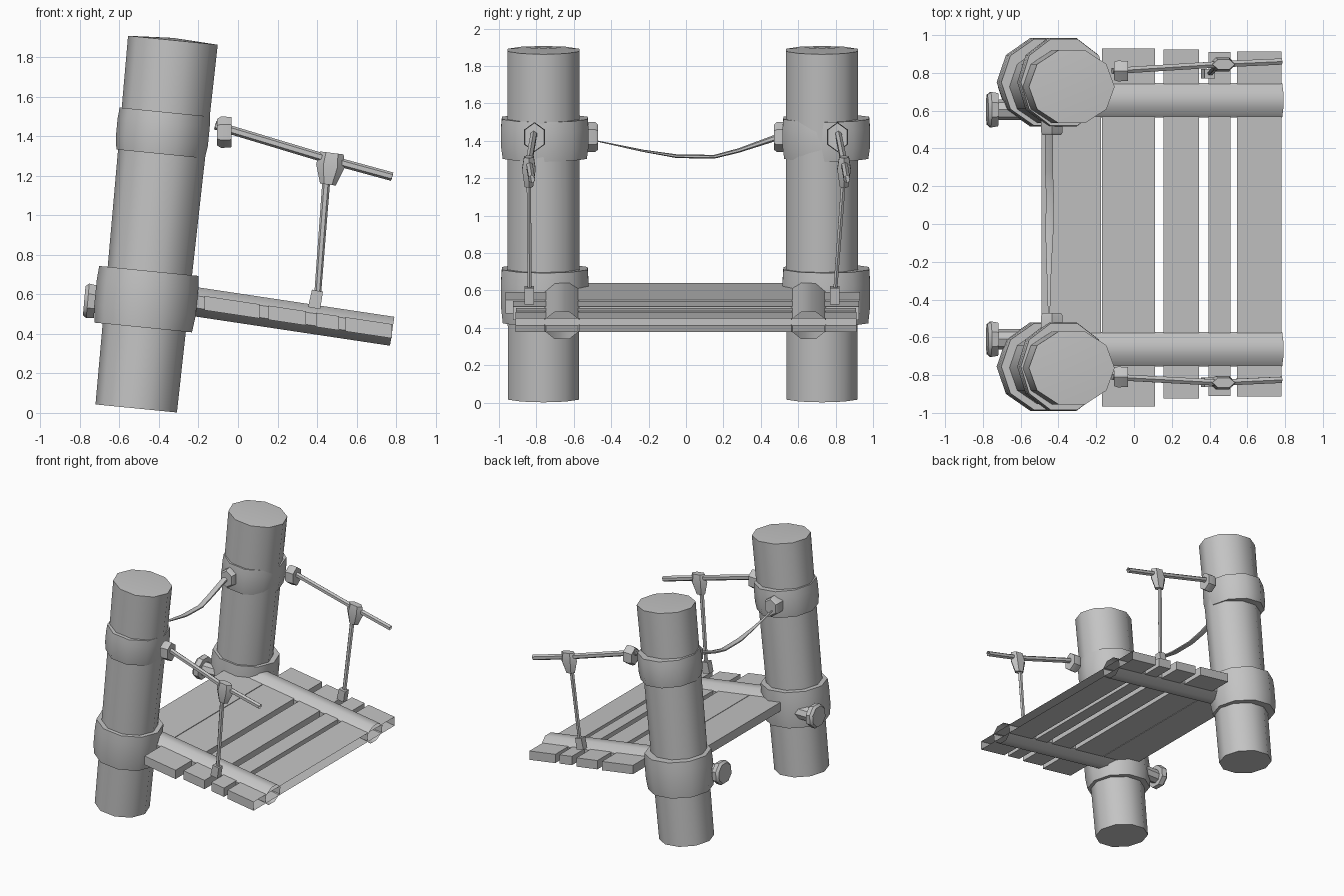
import bpy, bmesh, math
from mathutils import Vector

if "Cube" in bpy.data.objects:
    bpy.data.objects.remove(bpy.data.objects["Cube"])

mat = bpy.data.materials.new("plain grey")
mat.diffuse_color = (0.55, 0.55, 0.55, 1)
mat.use_nodes = True
mat.node_tree.nodes["Principled BSDF"].inputs["Base Color"].default_value = mat.diffuse_color


def finish(name, bm, angle=40):
    bmesh.ops.recalc_face_normals(bm, faces=bm.faces)
    me = bpy.data.meshes.new(name)
    bm.to_mesh(me)
    bm.free()
    me.materials.append(mat)
    me.shade_smooth()
    me.set_sharp_from_angle(angle=math.radians(angle))
    ob = bpy.data.objects.new(name, me)
    bpy.context.collection.objects.link(ob)
    return ob


def tube(name, pts, radii, sides=6, spin=0.0, open_end=False, dome=0.0):
    """Loft rings along pts; each radius is (sideways, up)."""
    bm = bmesh.new()
    pts = [Vector(p) for p in pts]
    rings = []
    axis = (pts[-1] - pts[0]).normalized()
    vertical = abs(axis.z) > 0.9
    side = Vector((0, 1, 0)) if vertical else Vector((0, 0, 1)).cross(axis).normalized()
    up = side.cross(axis) if vertical else axis.cross(side)
    for p, (a, b) in zip(pts, radii):
        ring = []
        for i in range(sides):
            t = spin + math.tau * i / sides
            ring.append(bm.verts.new(p + side * a * math.sin(t) + up * b * math.cos(t)))
        rings.append(ring)
    for r, s in zip(rings, rings[1:]):
        for i in range(sides):
            j = (i + 1) % sides
            bm.faces.new((r[i], r[j], s[j], s[i]))
    bm.faces.new(rings[0])
    if dome:
        tip = bm.verts.new(pts[-1] + axis * dome)
        for i in range(sides):
            bm.faces.new((rings[-1][i], rings[-1][(i + 1) % sides], tip))
    elif not open_end:
        bm.faces.new(rings[-1])
    return finish(name, bm)


def deck_z(x):
    return 0.53 - 0.15 * x


def plank(name, x0, x1, y0, y1, h=0.036, open_end=False):
    bm = bmesh.new()
    bmesh.ops.create_cube(bm, size=1)
    for v in bm.verts:
        x = x0 if v.co.x < 0 else x1
        y = y0 if v.co.y < 0 else y1
        v.co = (x, y, deck_z(x) + (h if v.co.z > 0 else -h))
    if open_end:
        bm.normal_update()
        bmesh.ops.delete(bm, geom=[f for f in bm.faces if f.normal.x > 0.9], context='FACES')
    finish(name, bm, 30)


def post_axis(s):
    return -0.515 + 0.0997 * (s - 0.0225)


# Both sides: sign, post y, band y, beam y, peg y, rail start/knot/end y, hanger foot y
SIDES = [("front", -0.762, -0.755, -0.663, -0.61, (-0.81, -0.84, -0.825), -0.837),
         ("back", 0.727, 0.75, 0.655, 0.605, (0.81, 0.845, 0.86), 0.795)]

for tag, py, by, bmy, pegy, ry, fy in SIDES:
    # Leaning log post with a slightly domed top
    zs = [0.0225, 0.95, 1.885]
    tube(tag + "_post", [(post_axis(z), py, z) for z in zs],
         [(0.2, 0.207), (0.202, 0.217), (0.203, 0.228)], 10, dome=0.012)

    # Wrapped bands around the post
    for label, z0, z1, ra, rb in (("lower", 0.432, 0.718, 0.246, 0.258),
                                  ("upper", 1.31, 1.522, 0.246, 0.234)):
        levels = [z0, z0 + (z1 - z0) * 0.3, z0 + (z1 - z0) * 0.75, z1]
        k = [0.96, 1.0, 1.0, 0.98]
        tube(f"{tag}_{label}_band",
             [(post_axis(z) - 0.005, by, z) for z in levels],
             [(ra * f, rb * f) for f in k], 10)

    # Side beam carrying the deck, left open where the bridge continues
    tube(tag + "_beam", [(-0.3, bmy, deck_z(-0.3)), (0.78, bmy, deck_z(0.78))],
         [(0.1, 0.08)] * 2, 8, math.pi / 8, open_end=True)

    # Peg with an eight sided head behind the lower band
    tube(tag + "_peg_stem", [(-0.74, pegy, 0.56), (-0.5, pegy, 0.56)], [(0.055, 0.055)] * 2, 8)
    tube(tag + "_peg_head", [(-0.778, pegy, 0.567), (-0.76, pegy, 0.567), (-0.722, pegy, 0.562)],
         [(0.085, 0.08), (0.102, 0.095), (0.095, 0.09)], 8, math.pi / 8)

    # Handrail rope
    tube(tag + "_handrail", [(-0.115, ry[0], 1.455), (0.45, ry[1], 1.285), (0.78, ry[2], 1.195)],
         [(0.019, 0.022)] * 3, 6, open_end=True)
    tube(tag + "_handrail_knot",
         [(-0.107, ry[0], 1.42), (-0.085, ry[0], 1.42), (-0.033, ry[0], 1.42)],
         [(0.055, 0.066), (0.064, 0.08), (0.06, 0.076)], 6)

    # Hanging rope with its two knots
    tube(tag + "_hanger", [(0.4, fy, 0.56), (0.45, ry[1], 1.22)], [(0.012, 0.017), (0.014, 0.02)], 6)
    tube(tag + "_hanger_top_knot",
         [(0.455, ry[1], 1.155), (0.468, ry[1], 1.25), (0.475, ry[1], 1.315)],
         [(0.026, 0.04), (0.042, 0.073), (0.03, 0.06)], 6)
    tube(tag + "_hanger_foot_knot", [(0.385, fy, 0.53), (0.402, fy, 0.618)],
         [(0.036, 0.044), (0.036, 0.04)], 4, math.pi / 4)

    # Knot on the inner face of the upper band
    s = -1 if py < 0 else 1
    tube(tag + "_cross_rope_knot", [(-0.435, s * 0.6, 1.42), (-0.435, s * 0.485, 1.42),
                                    (-0.435, s * 0.47, 1.42)],
         [(0.066, 0.08), (0.066, 0.08), (0.055, 0.066)], 6)

# Deck planks
plank("deck_plank_1", -0.49, -0.175, -0.66, 0.66)
plank("deck_plank_2", -0.17, 0.11, -0.965, 0.93)
plank("deck_plank_3", 0.155, 0.345, -0.925, 0.925)
plank("deck_plank_4", 0.395, 0.51, -0.91, 0.91)
plank("deck_plank_5", 0.545, 0.78, -0.912, 0.912, open_end=True)

# Flat sagging rope between the posts, thinning towards the front
tube("cross_rope",
     [(-0.45, -0.48, 1.4), (-0.45, -0.23, 1.347), (-0.448, -0.05, 1.318), (-0.445, 0.15, 1.315),
      (-0.45, 0.28, 1.348), (-0.45, 0.49, 1.42)],
     [(0.006, 0.003), (0.015, 0.006), (0.024, 0.01), (0.024, 0.01), (0.024, 0.012), (0.024, 0.018)], 6)
